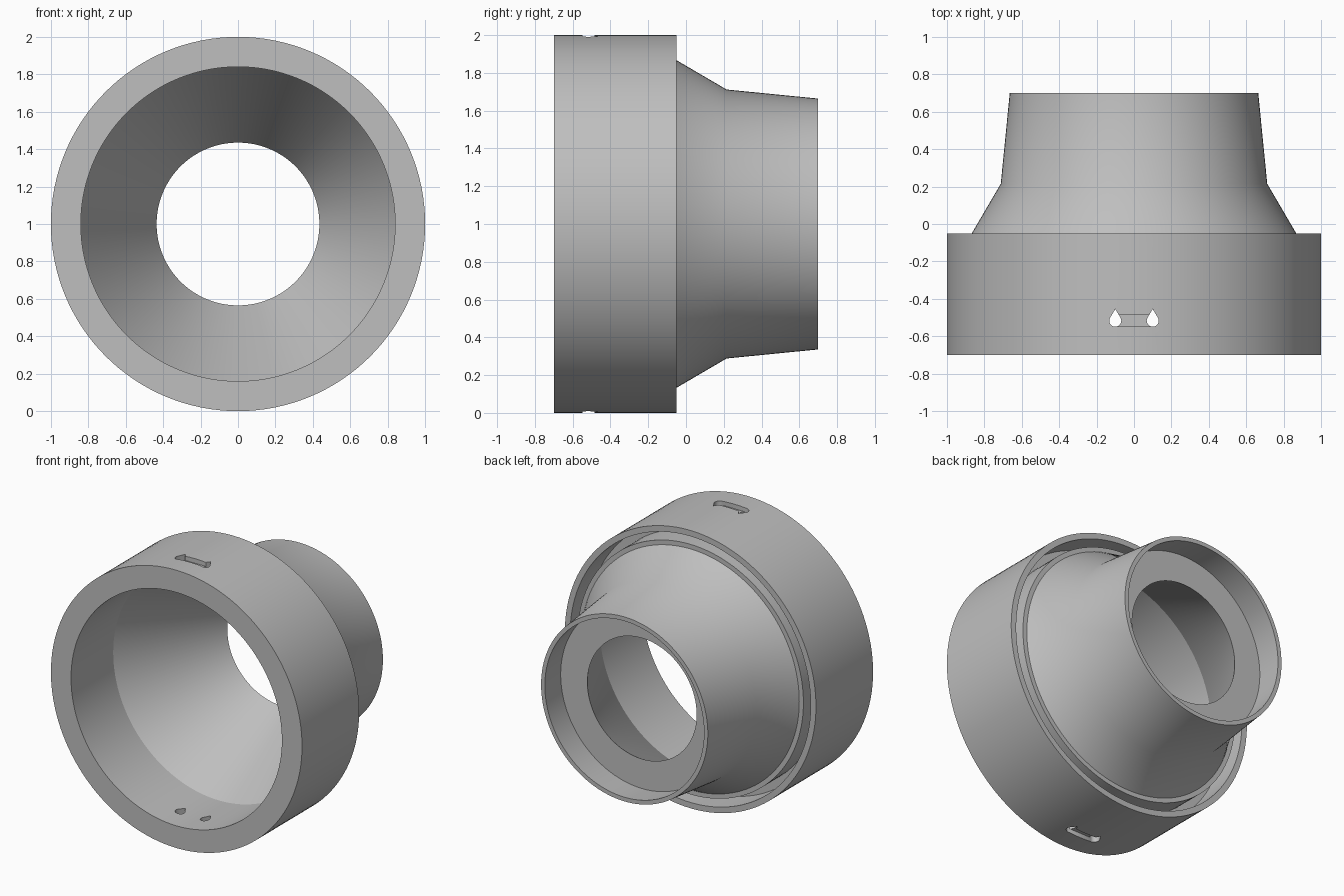
import bpy, bmesh, math
from mathutils import Vector, Matrix

cube = bpy.data.objects.get("Cube")
if cube:
    bpy.data.objects.remove(cube, do_unlink=True)

AXIS_HEIGHT = 1.0

grey = bpy.data.materials.new("plain grey")
grey.use_nodes = True
colour = (0.52, 0.52, 0.52, 1)
grey.diffuse_color = colour
grey.node_tree.nodes["Principled BSDF"].inputs["Base Color"].default_value = colour


def make_object(name, bm):
    bmesh.ops.recalc_face_normals(bm, faces=bm.faces)
    mesh = bpy.data.meshes.new(name)
    bm.to_mesh(mesh)
    bm.free()
    mesh.materials.append(grey)
    obj = bpy.data.objects.new(name, mesh)
    bpy.context.collection.objects.link(obj)
    return obj


def revolve(name, profile, steps=128):
    """Turn a closed (radius, y) outline around the horizontal axis."""
    bm = bmesh.new()
    verts = [bm.verts.new((r, y, AXIS_HEIGHT)) for r, y in profile]
    edges = [bm.edges.new((v, verts[i - 1])) for i, v in enumerate(verts)]
    bmesh.ops.spin(bm, geom=verts + edges, cent=(0, 0, AXIS_HEIGHT), axis=(0, 1, 0),
                   angle=math.tau, steps=steps, use_merge=False)
    bmesh.ops.remove_doubles(bm, verts=bm.verts, dist=1e-4)
    return make_object(name, bm)


def prism(name, outline, bottom, top):
    """Raise a flat (x, y) outline into a vertical solid."""
    bm = bmesh.new()
    face = bm.faces.new([bm.verts.new((x, y, bottom)) for x, y in outline])
    raised = bmesh.ops.extrude_face_region(bm, geom=[face])["geom"]
    moved = [g for g in raised if isinstance(g, bmesh.types.BMVert)]
    bmesh.ops.translate(bm, verts=moved, vec=(0, 0, top - bottom))
    return make_object(name, bm)


# Body: collar, rear groove, tapered neck, recessed seat and funnel bore
body = revolve("adapter_body", [
    (0.84, -0.70), (1.0, -0.70), (1.0, -0.05),      # collar outside
    (0.958, -0.05), (0.958, -0.25),                 # rear groove
    (0.90, -0.25), (0.90, -0.05),
    (0.867, -0.05), (0.712, 0.215), (0.664, 0.70),  # neck outside
    (0.634, 0.70), (0.648, 0.50),                   # neck recess
    (0.435, 0.50), (0.84, -0.22),                   # funnel
])

# Cutters: teardrop holes through both walls, joined by shallow slots
cutters = []
for x in (-0.1, 0.1):
    drop = [(x, -0.455)]
    for i in range(17):
        a = math.radians(150 + i * 240 / 16)
        drop.append((x + 0.032 * math.cos(a), -0.517 + 0.032 * math.sin(a)))
    cutters.append(prism("teardrop_cutter", drop, -0.1, 2.1))
slot = [(-0.1, -0.547), (0.1, -0.547), (0.1, -0.484), (-0.1, -0.484)]
cutters.append(prism("top_slot_cutter", slot, 1.967, 2.1))
cutters.append(prism("bottom_slot_cutter", slot, -0.1, 0.033))

bpy.ops.object.select_all(action="DESELECT")
body.select_set(True)
bpy.context.view_layer.objects.active = body
for cutter in cutters:
    cutter.hide_render = True
    mod = body.modifiers.new("cut", "BOOLEAN")
    mod.operation = "DIFFERENCE"
    mod.solver = "EXACT"
    mod.object = cutter
    bpy.ops.object.modifier_apply(modifier=mod.name)
    bpy.data.objects.remove(cutter, do_unlink=True)

bpy.ops.object.shade_smooth_by_angle(angle=math.radians(25))
